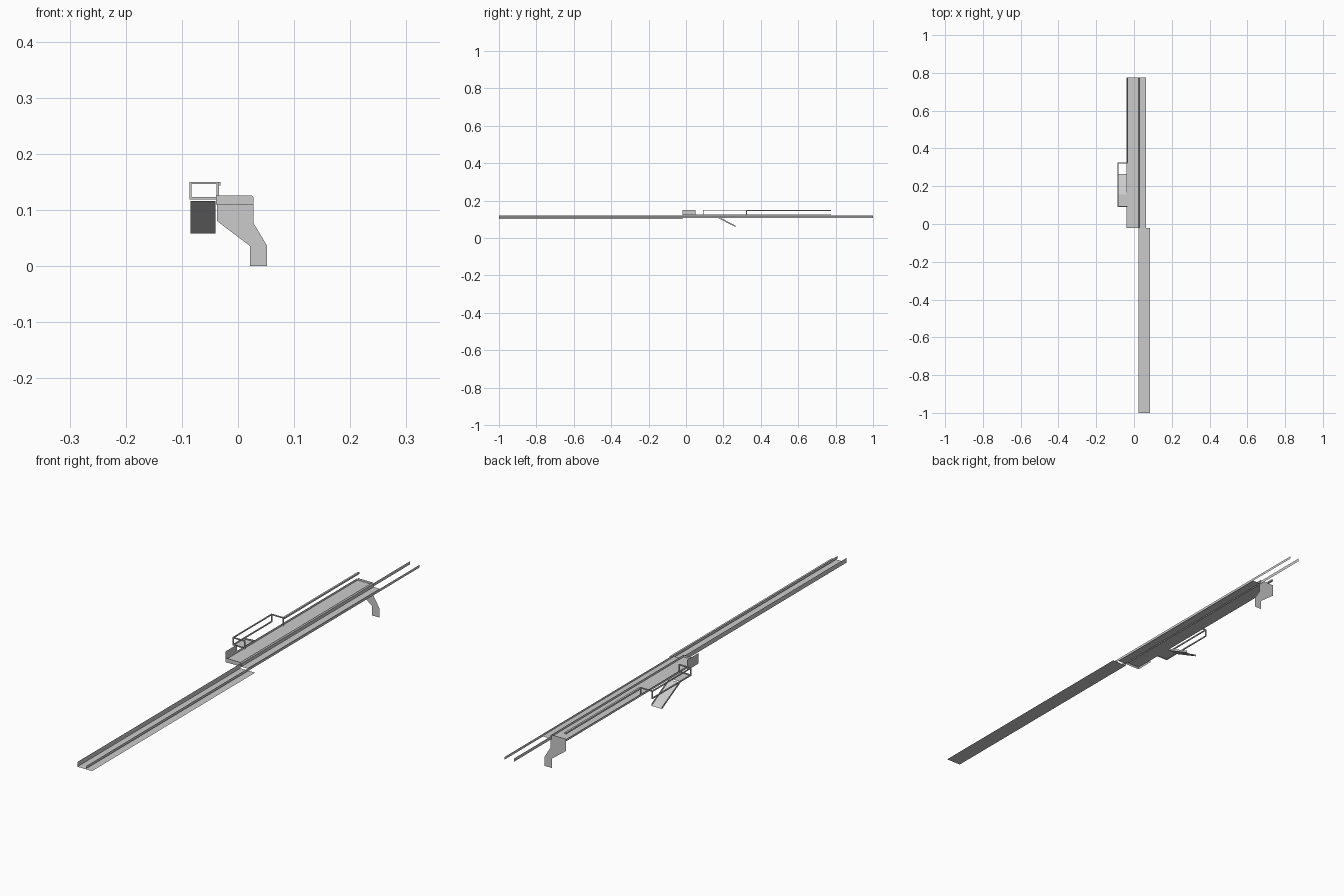
import bpy, bmesh

if "Cube" in bpy.data.objects:
    bpy.data.objects.remove(bpy.data.objects["Cube"])


def sheet_object(name, polys):
    """Object made of flat polygons, each a short list of points."""
    bm = bmesh.new()
    for p in polys:
        bm.faces.new([bm.verts.new(v) for v in p])
    bmesh.ops.remove_doubles(bm, verts=bm.verts, dist=1e-5)
    me = bpy.data.meshes.new(name)
    bm.to_mesh(me)
    bm.free()
    ob = bpy.data.objects.new(name, me)
    bpy.context.collection.objects.link(ob)
    return ob


def sweep(name, profile, y0, y1):
    """Thin open sheet: an x/z profile run along y."""
    return sheet_object(name, [
        [(a[0], y0, a[1]), (b[0], y0, b[1]), (b[0], y1, b[1]), (a[0], y1, a[1])]
        for a, b in zip(profile, profile[1:])])


def box(name, x0, x1, y0, y1, z0, z1):
    bm = bmesh.new()
    bmesh.ops.create_cube(bm, size=1)
    for v in bm.verts:
        v.co = ((x0 + x1) / 2 + v.co.x * (x1 - x0),
                (y0 + y1) / 2 + v.co.y * (y1 - y0),
                (z0 + z1) / 2 + v.co.z * (z1 - z0))
    me = bpy.data.meshes.new(name)
    bm.to_mesh(me)
    bm.free()
    ob = bpy.data.objects.new(name, me)
    bpy.context.collection.objects.link(ob)
    return ob


Y0, Y1 = -0.02, 0.775          # platform ends
XL, XI, XR = -0.039, 0.024, 0.063

# Front track bed with its upright inner edge
sweep("track_bed", [(XI, 0.121), (XI, 0.103), (0.086, 0.103)], -1, Y0)

# Two guide rails running the length
sweep("inner_rail", [(XI, 0.109), (XI, 0.121)], Y0, 1)
sweep("outer_rail", [(XR, 0.107), (XR, 0.117)], -1, 1)

# Platform deck with raised lips, and the lower ledge beside it
sweep("deck", [(XL, 0.126), (XL, 0.118), (XI, 0.118), (XI, 0.126),
               (0.028, 0.122), (0.028, 0.11), (XR, 0.11)], Y0, Y1)
sheet_object("deck_front_lip", [[(XL, Y0, 0.110), (0.028, Y0, 0.110), (0.028, Y0, 0.122),
                                 (XI, Y0, 0.126), (XL, Y0, 0.126)]])

# Flat cranked support at the far end
pier = [(0.021, 0), (0.052, 0), (0.052, 0.036), (0.028, 0.076), (0.028, 0.122),
        (0.024, 0.126), (-0.037, 0.126), (-0.037, 0.08), (0.021, 0.036)]
sheet_object("end_support", [[(x, Y1, z) for x, z in pier]])

# Solid side panel at the front corner
sweep("side_panel", [(XL, 0.11), (XL, 0.15)], Y0, 0.05)

# Handrail along the deck
box("handrail", -0.038, -0.031, 0.325, Y1, 0.144, 0.15)

# Landing guard frame: bars at top and bottom, posts at corners
T = 0.004
xa, xb, ya, yb = -0.0865, -0.038, 0.09, 0.325
for level, z in (("top", 0.146), ("bottom", 0.119)):
    box(f"guard_{level}_side", xa, xa + T, ya, yb, z, z + T)
    for end, y in (("front", ya), ("back", yb - T)):
        if level == "top" or end == "front":
            box(f"guard_{level}_{end}", xa, xb + T, y, y + T, z, z + T)
for i, x in enumerate((xa, xb)):
    for j, y in enumerate((ya, yb - T)):
        box(f"guard_post_{i}{j}", x, x + T, y, y + T, 0.119, 0.15)

# Landing floor and sloping steps with side strips
sx0, sx1 = -0.085, -0.04
sheet_object("landing", [[(sx0, ya, 0.12), (sx1, ya, 0.12), (sx1, 0.155, 0.12), (sx0, 0.155, 0.12)]])
ramp = [(0.155, 0.116), (0.265, 0.058)]
(ra, za), (rb, zb) = ramp
polys = [[(sx0, ra, za), (sx1, ra, za), (sx1, rb, zb), (sx0, rb, zb)]]
for x in (sx0, sx1):
    polys.append([(x, ra, za), (x, rb, zb), (x, rb, zb + 0.008), (x, ra, za + 0.008)])
sheet_object("steps", polys)
